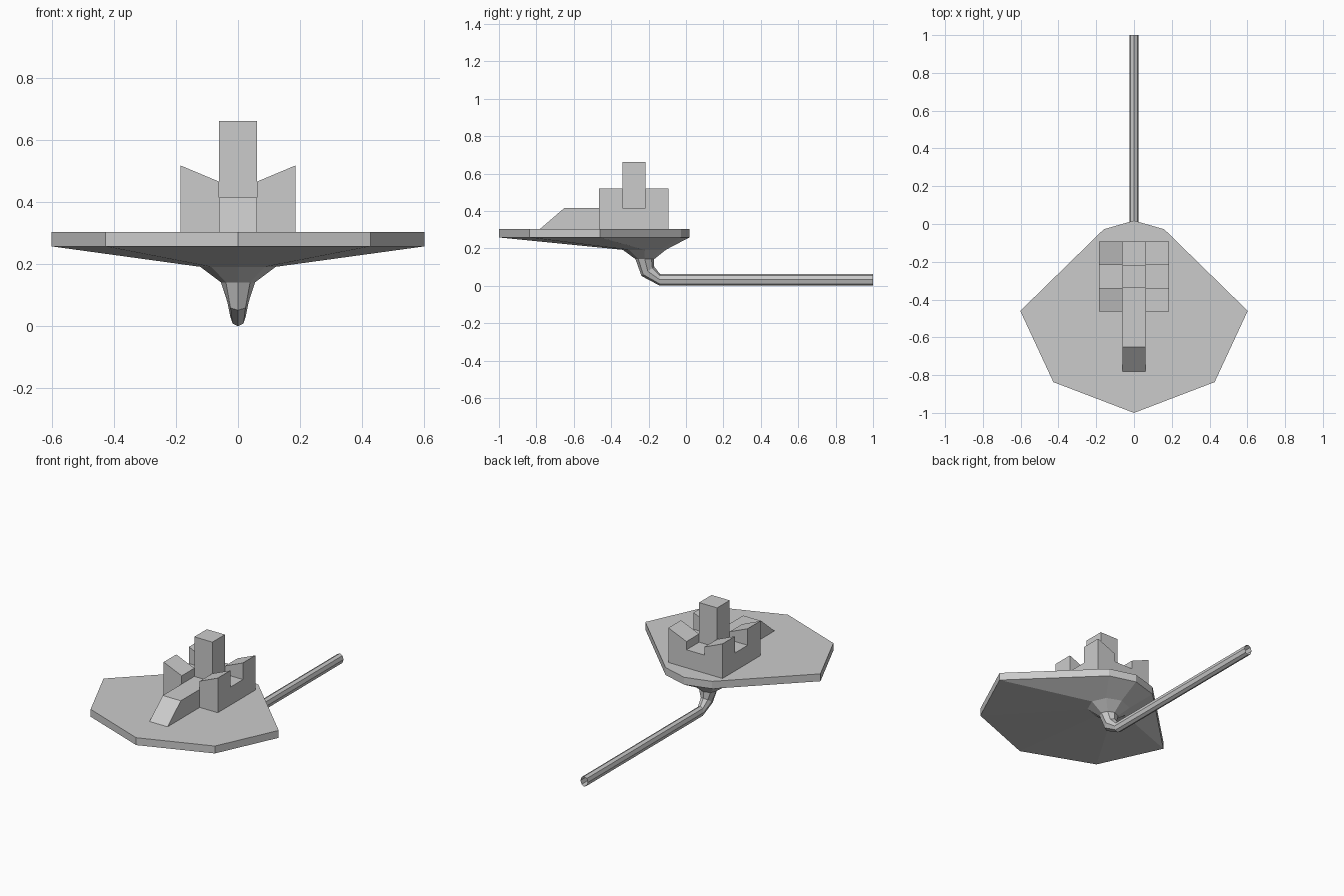
import bpy
import bmesh
import math
from mathutils import Vector

cube = bpy.data.objects.get("Cube")
if cube:
    bpy.data.objects.remove(cube, do_unlink=True)

# Single stone colour
stone = bpy.data.materials.new("pale_grey_stone")
stone.use_nodes = True
COLOUR = (0.6, 0.6, 0.6, 1)
stone.diffuse_color = COLOUR
stone.node_tree.nodes["Principled BSDF"].inputs["Base Color"].default_value = COLOUR


def finish(name, bm):
    bmesh.ops.recalc_face_normals(bm, faces=bm.faces[:])
    mesh = bpy.data.meshes.new(name)
    bm.to_mesh(mesh)
    bm.free()
    mesh.materials.append(stone)
    obj = bpy.data.objects.new(name, mesh)
    bpy.context.scene.collection.objects.link(obj)
    return obj


def loft(name, rings, cap_start=False):
    """Bridge consecutive eight-point rings."""
    bm = bmesh.new()
    loops = [[bm.verts.new(p) for p in ring] for ring in rings]
    for a, b in zip(loops, loops[1:]):
        for i in range(len(a)):
            j = (i + 1) % len(a)
            bm.faces.new((a[i], a[j], b[j], b[i]))
    if cap_start:
        bm.faces.new(loops[0])
    return finish(name, bm)


def ring(outer, inner, half_width):
    """Octagon spanning an outer and inner (y, z) point."""
    o, n = Vector((0, *outer)), Vector((0, *inner))
    mid, arm = (o + n) / 2, (o - n) / 2
    side = Vector((half_width, 0, 0))
    angles = [math.radians(45 * k) for k in range(8)]
    return [mid + arm * math.cos(t) + side * math.sin(t) for t in angles]


def prism(name, profile, start, end, axis):
    """Extrude a 2D profile along x or y."""
    bm = bmesh.new()
    place = (lambda p, d: (d, *p)) if axis == "x" else (lambda p, d: (p[0], d, p[1]))
    a = [bm.verts.new(place(p, start)) for p in profile]
    b = [bm.verts.new(place(p, end)) for p in profile]
    bm.faces.new(a)
    bm.faces.new(b)
    for i in range(len(a)):
        j = (i + 1) % len(a)
        bm.faces.new((a[i], a[j], b[j], b[i]))
    return finish(name, bm)


def box(name, x, y0, y1, z0, z1):
    return prism(name, [(y0, z0), (y1, z0), (y1, z1), (y0, z1)], -x, x, "x")


# Leaf-shaped platform tapering underneath to a narrow neck
DECK, RIM = 0.304, 0.258
half = [(0, -1), (0.427, -0.837), (0.602, -0.46), (0.16, -0.028), (0, 0.018)]
outline = half + [(-x, y) for x, y in half[-2:0:-1]]
neck = ring((-0.27, 0.142), (-0.17, 0.142), 0.055)
loft("platform", [
    [(x, y, DECK) for x, y in outline],
    [(x, y, RIM) for x, y in outline],
    ring((-0.338, 0.192), (-0.108, 0.192), 0.122),
    neck,
], cap_start=True)

# Bent stem with an open far end
loft("stem", [
    neck,
    ring((-0.238, 0.052), (-0.17, 0.102), 0.034),
    ring((-0.14, 0.0), (-0.14, 0.064), 0.025),
    ring((1, 0.0), (1, 0.064), 0.025),
])

# Keep with a central tower and an entrance ramp
INNER, OUTER, WALL = 0.062, 0.186, 0.416
ROWS = [-0.464, -0.34, -0.217, -0.093]
box("keep_base", OUTER, ROWS[0], ROWS[3], DECK, WALL)
box("central_tower", INNER, ROWS[1], ROWS[2], WALL, 0.662)
prism("entrance_ramp",
      [(-0.78, DECK), (ROWS[0], DECK), (ROWS[0], WALL), (-0.65, WALL)],
      -INNER, INNER, "x")

# Four corner turrets whose roofs slope in toward the tower
for side, s in (("left", 1), ("right", -1)):
    for end, row in (("front", 0), ("back", 2)):
        roof = [(s * INNER, WALL), (s * OUTER, WALL),
                (s * OUTER, 0.519), (s * INNER, 0.467)]
        prism(f"{end}_{side}_turret", roof, ROWS[row], ROWS[row + 1], "y")
